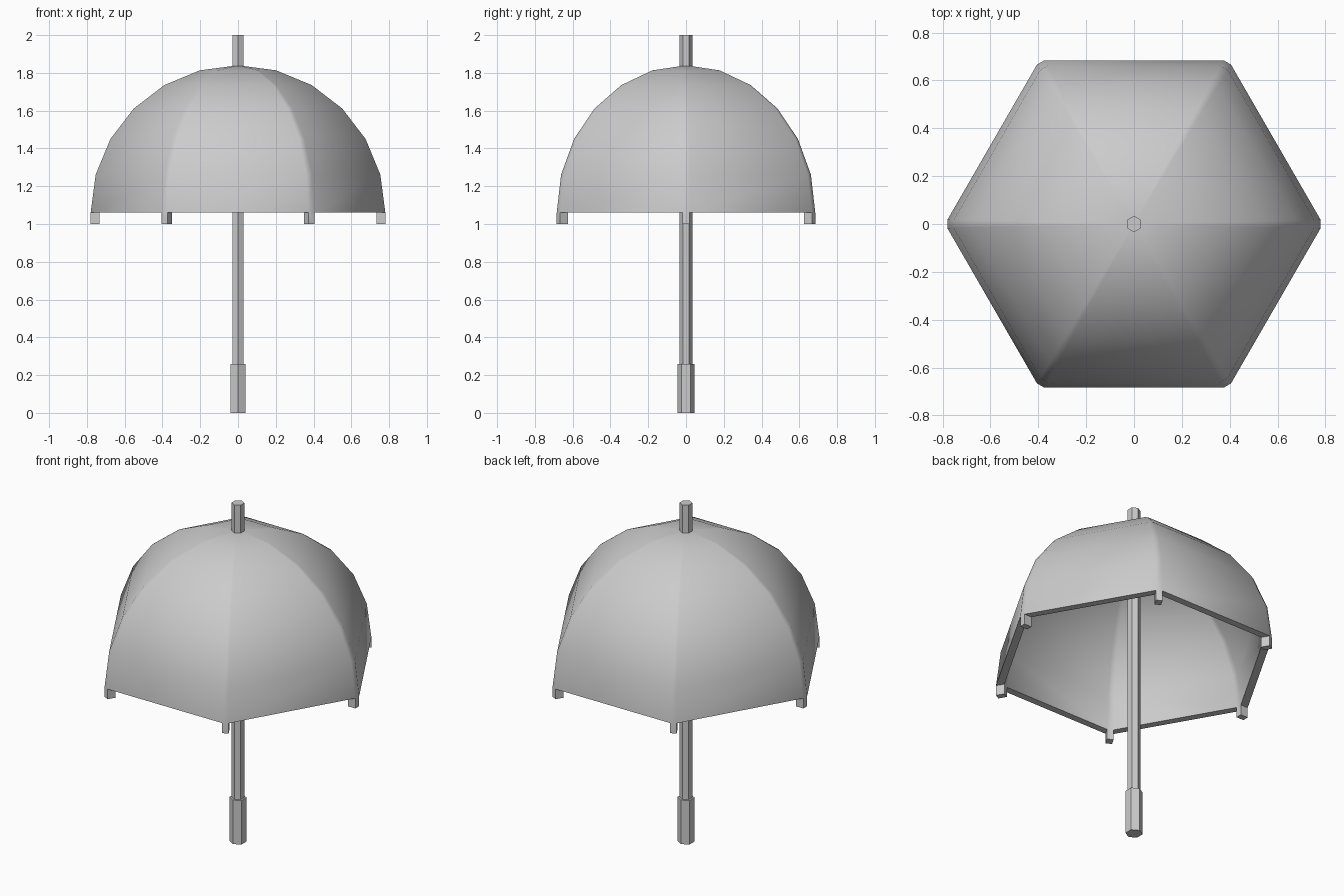
import bpy, bmesh
from math import sin, cos, radians, pi
from mathutils import Vector, Matrix

if "Cube" in bpy.data.objects:
    bpy.data.objects.remove(bpy.data.objects["Cube"])

RIM_Z = 1.06
HALF_W = 0.018   # half width of the narrow strip on each canopy corner
STEPS = 6        # rows of panels from rim to apex


def finish(bm, name, smooth=False):
    bmesh.ops.recalc_face_normals(bm, faces=bm.faces)
    me = bpy.data.meshes.new(name)
    bm.to_mesh(me)
    bm.free()
    ob = bpy.data.objects.new(name, me)
    bpy.context.collection.objects.link(ob)
    if smooth:
        bpy.ops.object.select_all(action='DESELECT')
        bpy.context.view_layer.objects.active = ob
        ob.select_set(True)
        bpy.ops.object.shade_smooth_by_angle(angle=radians(40))
    return ob


def hex_rod(name, radius, z0, z1):
    bm = bmesh.new()
    bmesh.ops.create_cone(bm, cap_ends=True, segments=6, radius1=radius,
                          radius2=radius, depth=z1 - z0,
                          matrix=Matrix.Translation((0, 0, (z0 + z1) / 2)))
    # point two corners along the y axis
    bmesh.ops.rotate(bm, verts=bm.verts, cent=(0, 0, 0),
                     matrix=Matrix.Rotation(0 if any(
                         abs(v.co.x) < 1e-5 for v in bm.verts) else pi / 6, 3, 'Z'))
    return finish(bm, name)


def ring_points(r, half_w):
    """Hexagon outline with each corner cut by a narrow flat."""
    return [Matrix.Rotation(k * pi / 3, 3, 'Z') @ Vector((r, s * half_w, 0))
            for k in range(6) for s in (-1, 1)]


def dome(bm, radius):
    """Faceted half dome; returns its rim vertices."""
    rings = []
    for i in range(STEPS):
        a = i * pi / 2 / STEPS
        rings.append([bm.verts.new(p * cos(a) + Vector((0, 0, RIM_Z + radius * sin(a))))
                      for p in ring_points(radius, HALF_W)])
    apex = bm.verts.new((0, 0, RIM_Z + radius))
    for j in range(12):
        n = (j + 1) % 12
        for lo, hi in zip(rings, rings[1:]):
            bm.faces.new((lo[j], lo[n], hi[n], hi[j]))
        bm.faces.new((rings[-1][j], rings[-1][n], apex))
    return rings[0]


# canopy: outer and inner dome joined by a rim, tips pulled down at the corners
bm = bmesh.new()
outer, inner = dome(bm, 0.78), dome(bm, 0.732)
tips = []
for j in range(12):
    n = (j + 1) % 12
    f = bm.faces.new((outer[j], inner[j], inner[n], outer[n]))
    if j % 2 == 0:
        tips.append(f)
bm.normal_update()
ext = bmesh.ops.extrude_discrete_faces(bm, faces=tips)
for f in ext['faces']:
    bmesh.ops.translate(bm, verts=f.verts, vec=(0, 0, 1.0 - RIM_Z))
finish(bm, "canopy", smooth=True)

# shaft and grip
hex_rod("shaft", 0.034, 0.1, 2.0)
hex_rod("grip", 0.046, 0.0, 0.26)
